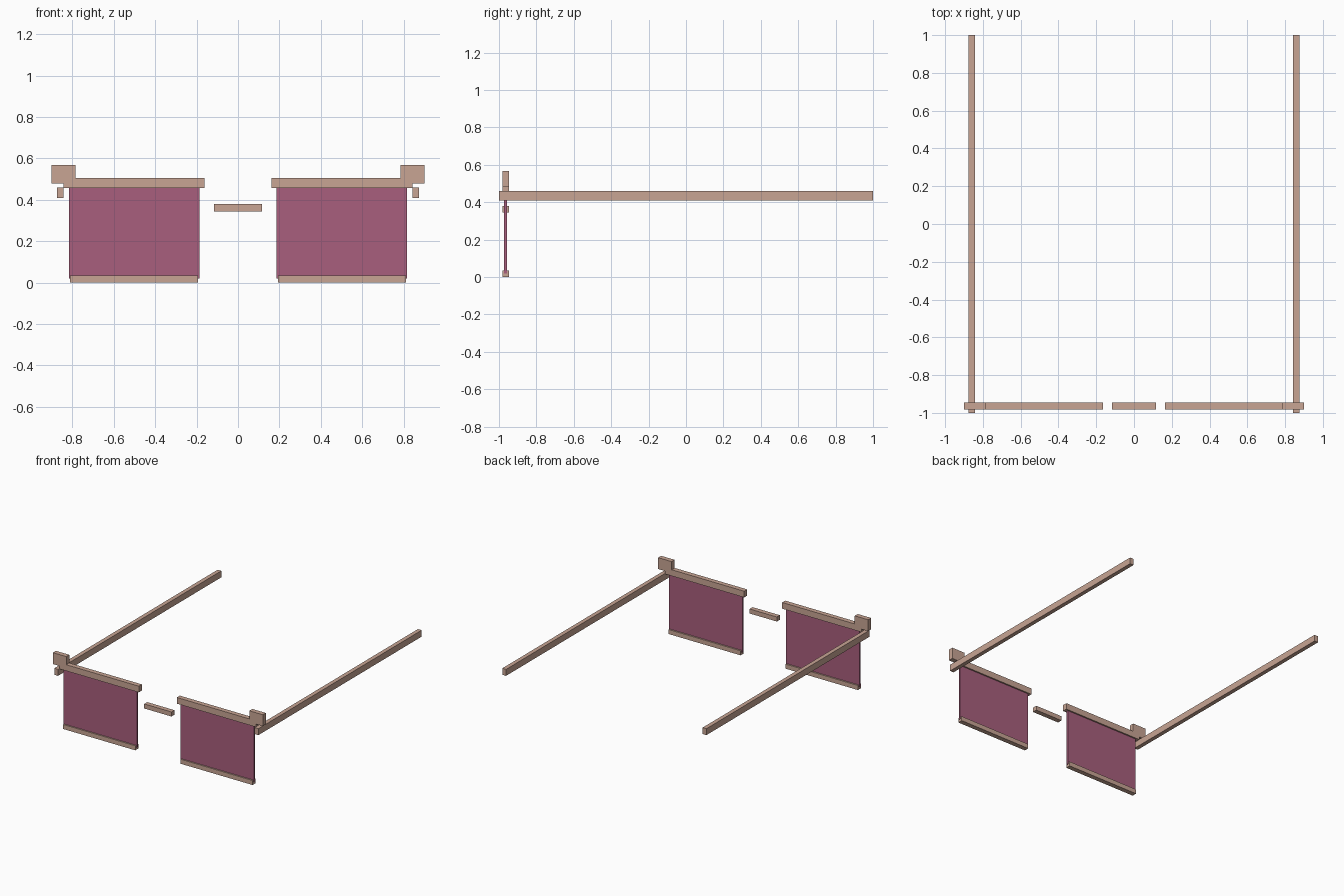
import bpy

if "Cube" in bpy.data.objects:
    bpy.data.objects.remove(bpy.data.objects["Cube"])


def material(name, rgb):
    m = bpy.data.materials.new(name)
    m.diffuse_color = (*rgb, 1)
    m.use_nodes = True
    m.node_tree.nodes["Principled BSDF"].inputs["Base Color"].default_value = m.diffuse_color
    return m


FRAME = material("tan_frame", (0.578, 0.376, 0.296))
LENS = material("rose_lens", (0.392, 0.114, 0.205))


def box(name, xs, ys, zs, mat):
    """Axis-aligned bar given by its extents."""
    spans = (xs, ys, zs)
    bpy.ops.mesh.primitive_cube_add(size=1, location=[(a + b) / 2 for a, b in spans])
    ob = bpy.context.object
    ob.name = name
    ob.scale = [b - a for a, b in spans]
    bpy.ops.object.transform_apply(location=False, rotation=False, scale=True)
    ob.data.materials.append(mat)


RIM_Y = (-0.982, -0.945)

# Bridge between the lenses
box("bridge", (-0.117, 0.117), RIM_Y, (0.345, 0.38), FRAME)

# Parts repeated on both sides
for side, s in (("left", -1), ("right", 1)):
    def span(a, b):
        return tuple(sorted((s * a, s * b)))

    box(side + "_brow_bar", span(0.163, 0.842), RIM_Y, (0.457, 0.505), FRAME)
    box(side + "_corner_block", span(0.785, 0.90), RIM_Y, (0.48, 0.568), FRAME)
    box(side + "_lower_rim", span(0.193, 0.812), RIM_Y, (0.0, 0.035), FRAME)
    box(side + "_lens", span(0.186, 0.817), (-0.972, -0.956), (0.02, 0.47), LENS)
    box(side + "_temple_arm", span(0.843, 0.875), (-1.0, 1.0), (0.41, 0.46), FRAME)
